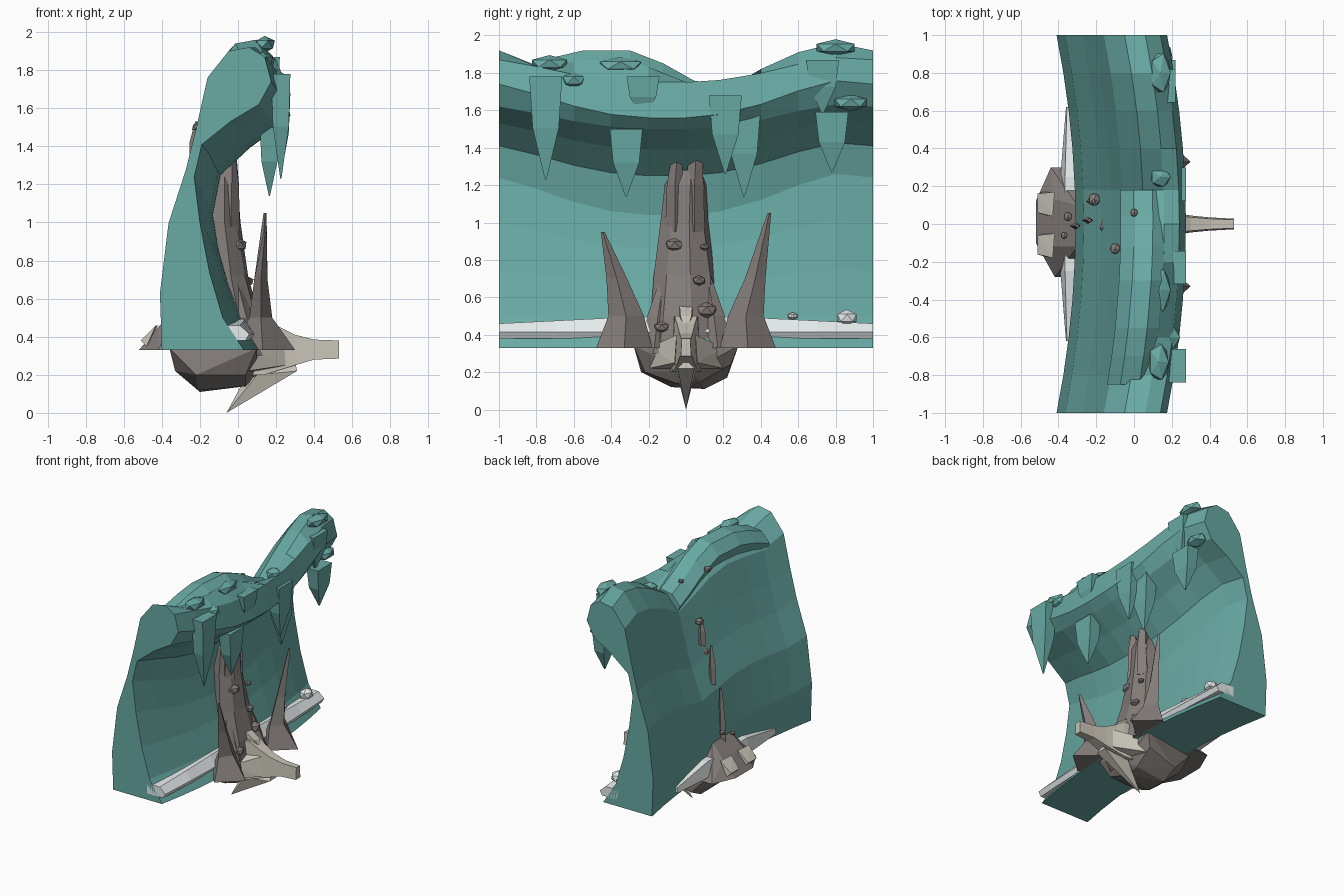
import bpy, bmesh, math, random
from mathutils import Vector

random.seed(4)


def material(name, r, g, b):
    m = bpy.data.materials.new(name)
    m.diffuse_color = (r, g, b, 1)
    return m


TEAL = material("teal", 0.14, 0.40, 0.37)
ROCK = material("rock", 0.23, 0.205, 0.195)
BONE = material("bone", 0.58, 0.55, 0.48)
FOAM = material("foam", 0.80, 0.84, 0.84)


def finish(name, bm, mat):
    bmesh.ops.recalc_face_normals(bm, faces=bm.faces)
    me = bpy.data.meshes.new(name)
    bm.to_mesh(me)
    bm.free()
    me.materials.append(mat)
    ob = bpy.data.objects.new(name, me)
    bpy.context.collection.objects.link(ob)
    return ob


def loft(name, rings, mat):
    """Closed skin through rings with equal point counts."""
    bm = bmesh.new()
    vs = [[bm.verts.new(p) for p in r] for r in rings]
    n = len(rings[0])
    for a, b in zip(vs, vs[1:]):
        for i in range(n):
            j = (i + 1) % n
            bm.faces.new((a[i], a[j], b[j], b[i]))
    bm.faces.new(vs[0])
    bm.faces.new(vs[-1])
    return finish(name, bm, mat)


def ring(x, y, z, rx, ry, n=4, turn=0.0, jag=0.0):
    out = []
    for i in range(n):
        a = turn + 2 * math.pi * i / n
        k = 1 + random.uniform(-jag, jag)
        out.append((x + rx * k * math.cos(a), y + ry * k * math.sin(a), z))
    return out


def box_ring(x, y, z, rx, ry):
    return [(x - rx, y - ry, z), (x + rx, y - ry, z), (x + rx, y + ry, z), (x - rx, y + ry, z)]


def blob(name, loc, size, mat):
    bm = bmesh.new()
    bmesh.ops.create_icosphere(bm, subdivisions=1, radius=1)
    for v in bm.verts:
        v.co = Vector([c * s for c, s in zip(v.co, size)]) + Vector(loc)
    return finish(name, bm, mat)


def hull(name, pts, mat):
    bm = bmesh.new()
    for p in pts:
        bm.verts.new(p)
    bmesh.ops.convex_hull(bm, input=bm.verts)
    junk = [v for v in bm.verts if not v.link_faces]
    bmesh.ops.delete(bm, geom=junk, context='VERTS')
    return finish(name, bm, mat)


def bow(y):
    return 0.1 * (1 - y * y)


# curling wave wall: x, z and how far the point sags mid-wave, lofted along y
profile = [(-.40, .33, 0), (-.41, .63, 0), (-.365, 1.0, 0), (-.275, 1.28, 0), (-.22, 1.5, 0),
           (-.16, 1.77, 0), (-.05, 1.91, 0), (.06, 1.93, 0), (.14, 1.87, .12), (.175, 1.74, .18),
           (.11, 1.62, .12), (-.04, 1.53, .14), (-.19, 1.41, .16), (-.23, 1.24, .20),
           (-.20, 1.0, .14), (-.15, .74, .06), (-.08, .5, .01), (.03, .33, 0)]
# y, crest height, amount of sag
crest = [(-1, 1.92, 0), (-.8, 1.84, .3), (-.6, 1.86, .65), (-.4, 1.87, .9), (-.2, 1.83, 1),
         (0, 1.75, 1), (.18, 1.69, .9), (.4, 1.82, .6), (.6, 1.91, .2), (.8, 1.96, -.1), (1, 1.92, 0)]
rings = []
for y, top, sag in crest:
    s = (top - .33) / 1.6
    rings.append([(x + bow(y), y, (.33 + (z - .33) * s if i < 8 else z) - d * sag)
                  for i, (x, z, d) in enumerate(profile)])
loft("wave_wall", rings, TEAL)

# second crest roll lying over the low part of the wave
rings = []
for y, top in [(-.85, 1.83), (-.7, 1.885), (-.55, 1.92), (-.3, 1.92), (-.12, 1.85), (.04, 1.76), (.18, 1.70)]:
    x = bow(y) - .02
    rings.append([(x - .15, y, top - .10), (x - .08, y, top - .02), (x + .02, y, top),
                  (x + .08, y, top - .05), (x + .11, y, top - .14), (x + .06, y, top - .22),
                  (x - .10, y, top - .22)])
loft("crest_roll", rings, TEAL)

# hanging water drips: x, y, top, bottom
for x, y, top, low in [(.225, -.75, 1.78, 1.23), (.165, -.32, 1.5, 1.14), (.225, -.23, 1.78, 1.56),
                       (.225, .21, 1.68, 1.26), (.165, .31, 1.59, 1.14), (.17, .73, 1.87, 1.58),
                       (.17, .78, 1.59, 1.27)]:
    h = top - low
    loft("drip", [box_ring(x, y, top, .05, .088), box_ring(x, y, top - .5 * h, .042, .07),
                  box_ring(x, y, low, .003, .004)], TEAL)

# water lumps on crest
for x, y, z, ry in [(.14, .8, 1.935, .12), (.13, -.73, 1.85, .11), (.14, -.35, 1.84, .13),
                    (.14, .25, 1.72, .06), (.19, -.6, 1.76, .07), (.15, .88, 1.64, .1)]:
    blob("crest_lump", (x, y, z), (.06, ry, .045), TEAL)

# foam strips along the base, front and back
rings = []
for y, t in [(-1, .46), (-.7, .475), (-.4, .49), (0, .5), (.4, .49), (.7, .475), (1, .46)]:
    x = bow(y) * .3
    rings.append([(x - .1, y, .38), (x + .04, y, .38), (x + .06, y, .415), (x + .01, y, t), (x - .1, y, t)])
loft("front_foam", rings, FOAM)
loft("back_foam", [[(x - d, y, .36), (x + .1, y, .36), (x + .1, y, .36 + h), (x - d * .5, y, .36 + h)]
                   for y, x, d, h in [(-.62, -.35, .01, .04), (-.25, -.34, .05, .11),
                                      (.25, -.34, .05, .11), (.62, -.35, .01, .04)]], FOAM)
blob("foam_ball", (0, .86, .49), (.05, .06, .045), FOAM)
blob("foam_ball", (0, .57, .5), (.03, .03, .02), FOAM)

# jagged rock spire against the wave
column = [(.0, 0, .30, .15, .25), (-.02, -.01, .5, .13, .19), (-.06, -.01, .72, .11, .16),
          (-.09, -.01, 1.0, .10, .13), (-.09, 0, 1.2, .085, .11), (-.08, .01, 1.28, .05, .07)]
loft("rock_spire", [ring(x, y, z, a, b, 8, .2, .07) for x, y, z, a, b in column], ROCK)
for y, r, top in [(-.06, .045, 1.32), (.045, .05, 1.38)]:
    loft("spire_tip", [ring(-.06, y, .95, .07, r * 1.2, 5), ring(-.05, y, 1.2, .055, r, 5),
                       ring(-.04, y + .01, top, .03, r * .75, 5)], ROCK)

# side tusks flanking the spire, with low buttresses
for side, tip in [(-1, .95), (1, 1.05)]:
    loft("tusk", [ring(.13, side * .33, .33, .17, .15, 4), ring(.12, side * .32, .5, .06, .095, 4),
                  ring(.12, side * .37, .7, .035, .055, 4), ring(.142, side * .445, tip, .008, .01, 4)], ROCK)
    loft("buttress", [ring(.06, side * .17, .33, .09, .08, 5), ring(.03, side * .15, .5, .05, .06, 5),
                      ring(-.02, side * .11, .74, .01, .015, 5)], ROCK)

# rock keel below the base
hull("rock_keel", [(-.36, -.2, .34), (-.36, .2, .34), (.1, -.28, .34), (.1, .28, .34),
                   (-.33, -.12, .22), (-.33, .12, .22), (-.22, -.24, .2), (-.2, .22, .17),
                   (.04, -.22, .2), (.05, .24, .24), (-.21, -.08, .12), (-.2, .1, .11), (.04, -.05, .14),
                   (.04, .08, .15), (.1, .02, .2)], ROCK)

# rock mound and plates on the back
hull("back_mound", [(-.52, -.1, .33), (-.52, .12, .33), (-.42, -.28, .33), (-.44, .3, .33), (-.25, -.28, .33),
                    (-.25, .3, .33), (-.42, -.12, .45), (-.42, .13, .45), (-.3, -.12, .56), (-.3, .1, .56)], ROCK)
for side in (-1, 1):
    c = side * .11
    hull("back_plate", [(-.51, c - .05, .38), (-.51, c + .05, .38), (-.43, c - .07, .46), (-.42, c + .06, .46),
                        (-.48, c - .06, .35), (-.48, c + .06, .35)], BONE)

# shards poking through the back of the wave
for x, y, z, h in [(-.31, -.01, .68, .26), (-.245, .02, 1.12, .15), (-.225, .12, 1.42, .11)]:
    loft("back_shard", [ring(x, y, z - h, .03, .012), ring(x, y, z, .03, .02),
                        ring(x + .01, y, z + h, .01, .01)], ROCK)

# bone prow jutting forward with a hooked spike beneath
loft("prow", [[(x, -w, lo), (x, w, lo), (x, w * .8, hi), (x, -w * .8, hi)]
              for x, w, lo, hi in [(.0, .09, .2, .48), (.14, .075, .2, .5), (.2, .06, .22, .46),
                                   (.3, .045, .25, .41), (.4, .035, .28, .385), (.53, .028, .285, .38)]], BONE)
hull("prow_spike", [(-.06, 0, .0), (.31, -.045, .22), (.31, .045, .22), (.1, -.05, .2), (.1, .05, .2),
                    (.3, 0, .27), (.02, 0, .15)], BONE)
hull("prow_cap", [(.06, -.04, .42), (.06, .04, .42), (.08, -.035, .56), (.08, .035, .56),
                  (.17, -.03, .5), (.17, .03, .5), (.22, 0, .42)], BONE)
for side in (-1, 1):
    hull("prow_cheek", [(.05, side * .2, .33), (.05, side * .2, .22), (.24, side * .05, .4), (.25, side * .06, .25),
                        (.0, side * .05, .2), (.02, side * .05, .4)], BONE)

# loose stones on spire and over the crest
for x, y, z, r in [(.06, .11, .53, .055), (0, -.06, .88, .05), (-.09, .1, .8, .025), (.05, .07, .69, .035),
                   (.1, -.13, .44, .04), (.02, .1, .87, .025), (-.35, .04, .62, .025), (-.37, -.06, .58, .02),
                   (-.21, .13, 1.5, .035), (-.1, -.13, 1.79, .03), (0, .06, 1.74, .022)]:
    blob("stone", (x, y, z), (r, r * 1.1, r * .8), ROCK)
